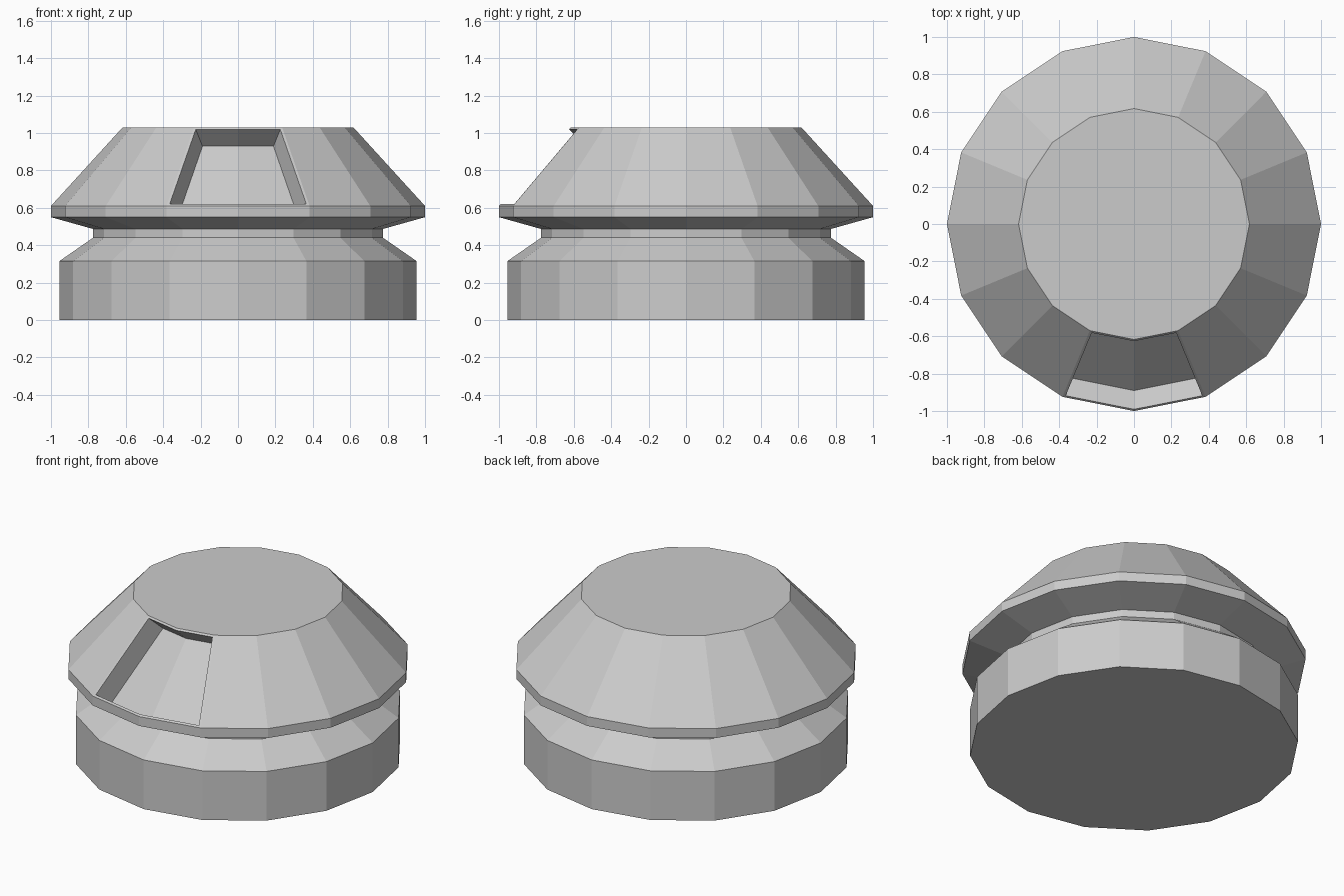
import bpy, bmesh
from math import cos, sin, pi
from mathutils import Vector

if "Cube" in bpy.data.objects:
    bpy.data.objects.remove(bpy.data.objects["Cube"])

SIDES = 16

# Outline of the turned body, (radius, height) from bottom to top
profile = [(0.955, 0.0), (0.955, 0.315), (0.775, 0.44), (0.775, 0.487),
           (1.0, 0.55), (1.0, 0.61), (0.617, 1.03)]

bm = bmesh.new()
rings = [[bm.verts.new((r * cos(2 * pi * i / SIDES), r * sin(2 * pi * i / SIDES), z))
          for i in range(SIDES)] for r, z in profile]

# Side walls; the last band is the sloped roof
band = []
for low, high in zip(rings, rings[1:]):
    band = [bm.faces.new((low[i], low[(i + 1) % SIDES], high[(i + 1) % SIDES], high[i]))
            for i in range(SIDES)]

# Flat bottom and top
bm.faces.new(rings[0][::-1])
bm.faces.new(rings[-1])
bm.normal_update()

# Window recess across the two front roof facets: thin rim, then sunk inward
window = [band[11], band[12]]
bmesh.ops.inset_region(bm, faces=window, thickness=0.014, use_even_offset=True)
bmesh.ops.inset_region(bm, faces=window, thickness=0.0)
for v in {v for f in window for v in f.verts}:
    inward = Vector((-v.co.x, -v.co.y, 0)).normalized()
    v.co += inward * 0.1 + Vector((0, 0, -0.09))

bm.normal_update()
mesh = bpy.data.meshes.new("domed_housing")
bm.to_mesh(mesh)
bm.free()
housing = bpy.data.objects.new("domed_housing", mesh)
bpy.context.collection.objects.link(housing)
